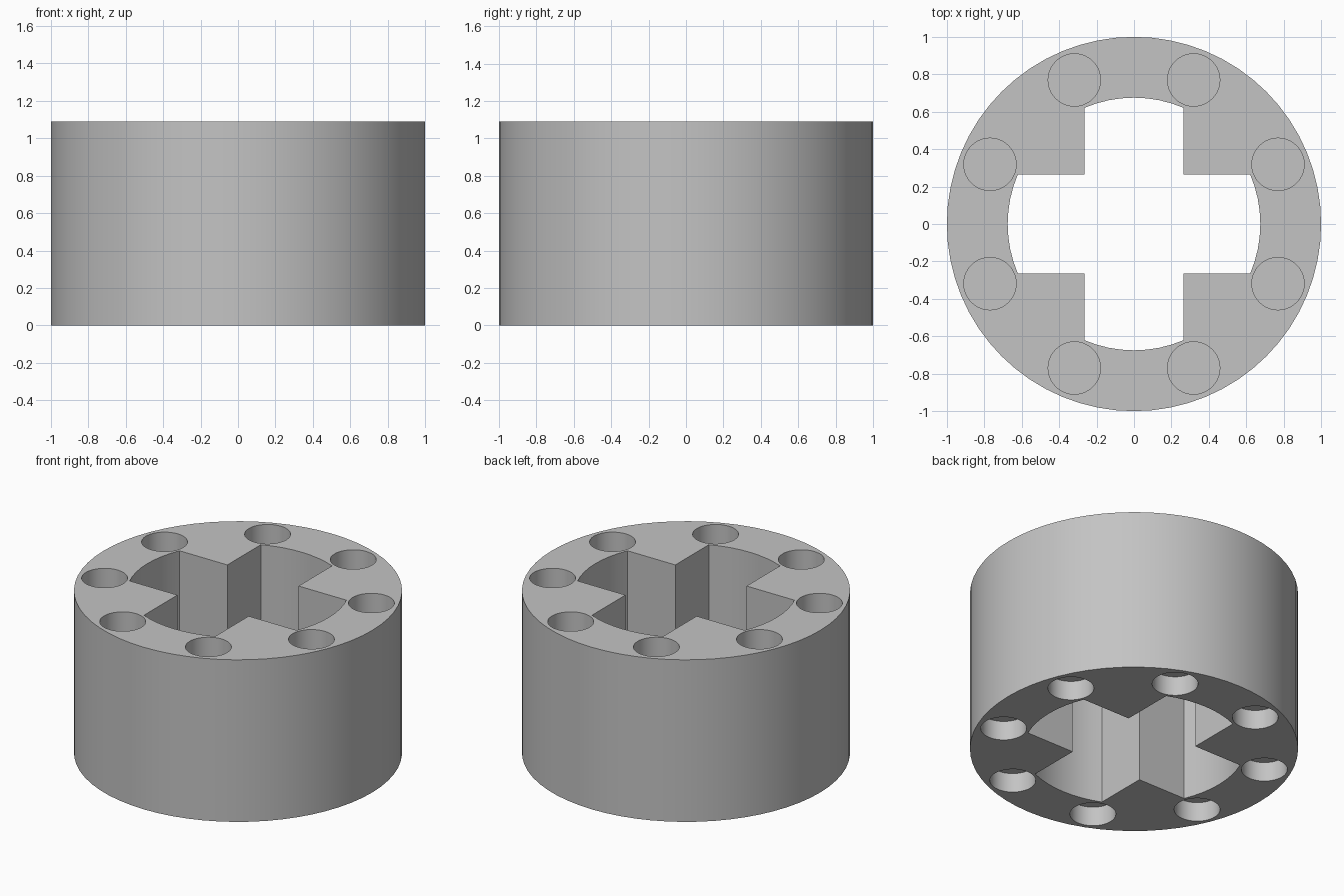
import bpy
import bmesh
from math import asin, cos, sin, pi

HEIGHT = 1.09
BORE_RADIUS = 0.675
SLOT_HALF = 0.265
POCKET_RADIUS = 0.14
POCKET_RING = 0.833
POCKET_DEPTH = 0.13

default = bpy.data.objects.get("Cube")
if default:
    bpy.data.objects.remove(default, do_unlink=True)

# Single grey material
grey = bpy.data.materials.new("plain grey")
grey.use_nodes = True
colour = (0.55, 0.55, 0.55, 1)
grey.diffuse_color = colour
grey.node_tree.nodes["Principled BSDF"].inputs["Base Color"].default_value = colour


def circle(radius, count, cx=0, cy=0):
    return [(cx + radius * cos(2 * pi * i / count),
             cy + radius * sin(2 * pi * i / count)) for i in range(count)]


def add_prism(bm, outline, low, high):
    """Extrude a closed outline between two heights."""
    face = bm.faces.new([bm.verts.new((x, y, low)) for x, y in outline])
    extruded = bmesh.ops.extrude_face_region(bm, geom=[face])["geom"]
    top = [v for v in extruded if isinstance(v, bmesh.types.BMVert)]
    bmesh.ops.translate(bm, verts=top, vec=(0, 0, high - low))


def make_object(name, bm):
    bmesh.ops.recalc_face_normals(bm, faces=bm.faces)
    mesh = bpy.data.meshes.new(name)
    bm.to_mesh(mesh)
    bm.free()
    mesh.materials.append(grey)
    obj = bpy.data.objects.new(name, mesh)
    bpy.context.collection.objects.link(obj)
    return obj


# Solid round body
bm = bmesh.new()
add_prism(bm, circle(1, 64), 0, HEIGHT)
body = make_object("round_hub_body", bm)

# Cross-shaped bore: four rounded slot ends joined by square inner corners
bm = bmesh.new()
half_angle = asin(SLOT_HALF / BORE_RADIUS)
cross = []
for quarter in range(4):
    turn = quarter * pi / 2
    for i in range(9):
        a = turn + half_angle * (i / 4 - 1)
        cross.append((BORE_RADIUS * cos(a), BORE_RADIUS * sin(a)))
    c, s = cos(turn), sin(turn)
    cross.append((SLOT_HALF * (c - s), SLOT_HALF * (s + c)))
add_prism(bm, cross, -0.2, HEIGHT + 0.2)
bore_cutter = make_object("cross_bore_cutter", bm)

# Eight blind round pockets in each end face
bm = bmesh.new()
for i in range(8):
    a = (i + 0.5) * pi / 4
    outline = circle(POCKET_RADIUS, 40, POCKET_RING * cos(a), POCKET_RING * sin(a))
    add_prism(bm, outline, -0.1, POCKET_DEPTH)
    add_prism(bm, outline, HEIGHT - POCKET_DEPTH, HEIGHT + 0.1)
pocket_cutter = make_object("pocket_cutter", bm)

# Cut the body, then drop the cutters
bpy.ops.object.select_all(action="DESELECT")
body.select_set(True)
bpy.context.view_layer.objects.active = body
for cutter in (bore_cutter, pocket_cutter):
    cutter.hide_render = True
    cut = body.modifiers.new(cutter.name, "BOOLEAN")
    cut.operation = "DIFFERENCE"
    cut.solver = "EXACT"
    cut.object = cutter
    bpy.ops.object.modifier_apply(modifier=cut.name)
    bpy.data.objects.remove(cutter, do_unlink=True)

bpy.ops.object.shade_smooth_by_angle(angle=pi / 6)
